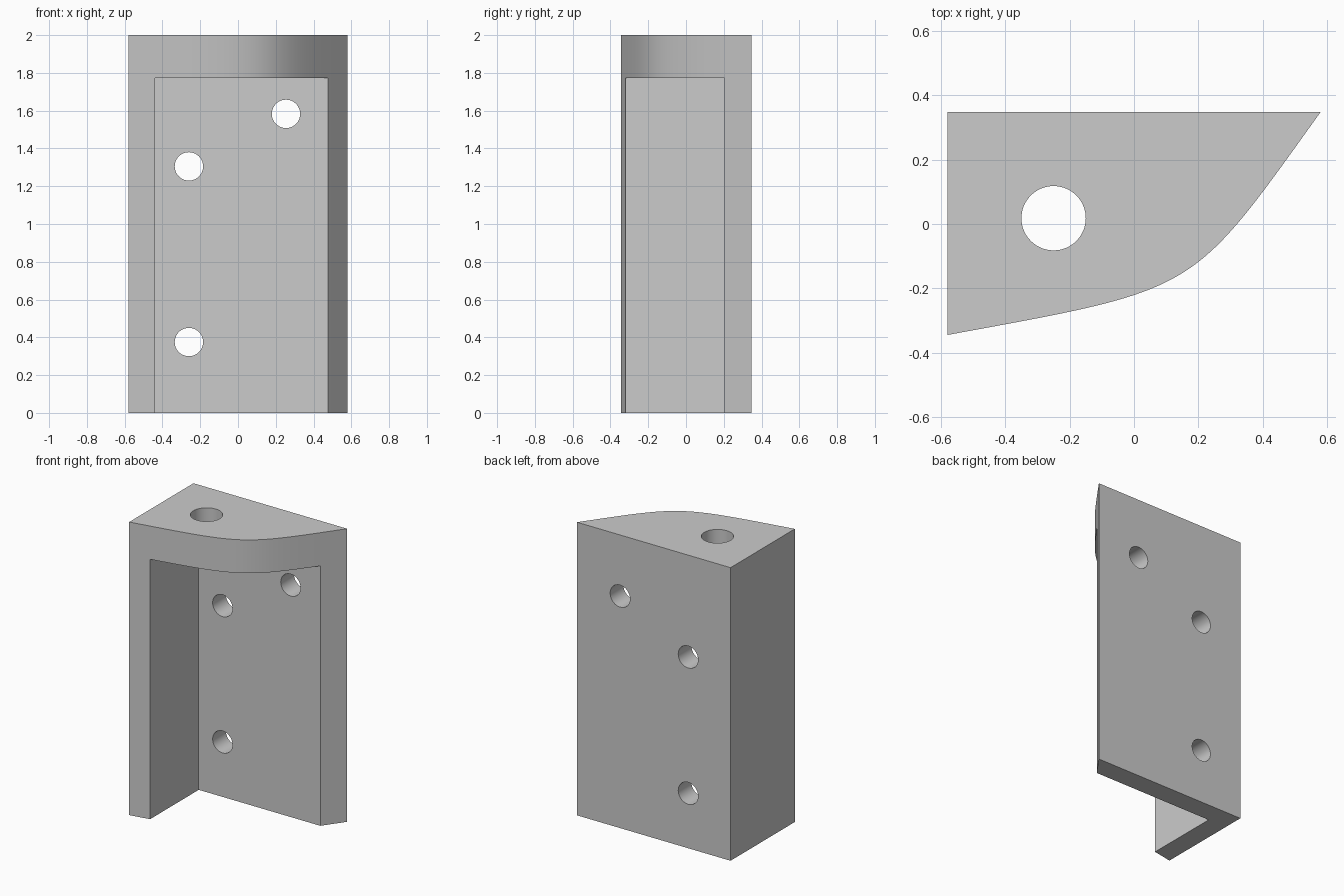
import bpy
import bmesh
from math import radians
from mathutils import Vector, geometry

old = bpy.data.objects.get("Cube")
if old:
    bpy.data.objects.remove(old, do_unlink=True)

HEIGHT = 2.0
LEFT, RIGHT, FRONT, BACK = -0.58, 0.58, -0.345, 0.348

grey = bpy.data.materials.new("plain grey")
grey.use_nodes = True
COLOUR = (0.6, 0.6, 0.6, 1)
grey.diffuse_color = COLOUR
grey.node_tree.nodes["Principled BSDF"].inputs["Base Color"].default_value = COLOUR


def prism(name, outline, z0, z1):
    """Extrude a counter-clockwise outline upwards from z0 to z1."""
    bm = bmesh.new()
    base = bm.faces.new([bm.verts.new((p[0], p[1], z0)) for p in outline])
    top = bmesh.ops.extrude_face_region(bm, geom=[base])["geom"]
    bmesh.ops.translate(bm, vec=(0, 0, z1 - z0),
                        verts=[v for v in top if isinstance(v, bmesh.types.BMVert)])
    bmesh.ops.recalc_face_normals(bm, faces=bm.faces)
    mesh = bpy.data.meshes.new(name)
    bm.to_mesh(mesh)
    bm.free()
    obj = bpy.data.objects.new(name, mesh)
    bpy.context.collection.objects.link(obj)
    mesh.materials.append(grey)
    return obj


def drill(name, location, radius, depth, tilt=0):
    bpy.ops.mesh.primitive_cylinder_add(vertices=64, radius=radius, depth=depth,
                                        location=location, rotation=(radians(tilt), 0, 0))
    obj = bpy.context.object
    obj.name = name
    obj.data.materials.append(grey)
    return obj


# Bracket block with a curved front edge
curve = geometry.interpolate_bezier(Vector((LEFT, FRONT)), Vector((0.207, -0.2)),
                                    Vector((0.172, -0.221)), Vector((RIGHT, BACK)), 49)
bracket = prism("corner_bracket", list(curve) + [Vector((LEFT, BACK))], 0, HEIGHT)

# Open space below the top, leaving a side wall and a back wall
cutters = [prism("hollow_cutter", [(-0.44, -1), (1, -1), (1, 0.205), (-0.44, 0.205)],
                 -0.2, 1.773)]

# Hole through the top and three holes through the back wall
cutters.append(drill("top_hole_cutter", (-0.25, 0.018, HEIGHT), 0.1, 0.8))
for x, z in ((-0.26, 1.305), (-0.26, 0.375), (0.254, 1.583)):
    cutters.append(drill("back_hole_cutter", (x, 0.28, z), 0.075, 0.4, 90))

for cutter in cutters:
    cutter.hide_render = True
    cutter.hide_set(True)
    cut = bracket.modifiers.new(cutter.name, "BOOLEAN")
    cut.operation = "DIFFERENCE"
    cut.solver = "EXACT"
    cut.object = cutter

# Apply the cuts, then smooth only the curved surfaces
bpy.ops.object.select_all(action="DESELECT")
bracket.select_set(True)
bpy.context.view_layer.objects.active = bracket
for cut in list(bracket.modifiers):
    bpy.ops.object.modifier_apply(modifier=cut.name)
for cutter in cutters:
    bpy.data.objects.remove(cutter, do_unlink=True)
bpy.ops.object.shade_smooth_by_angle(angle=radians(20))
